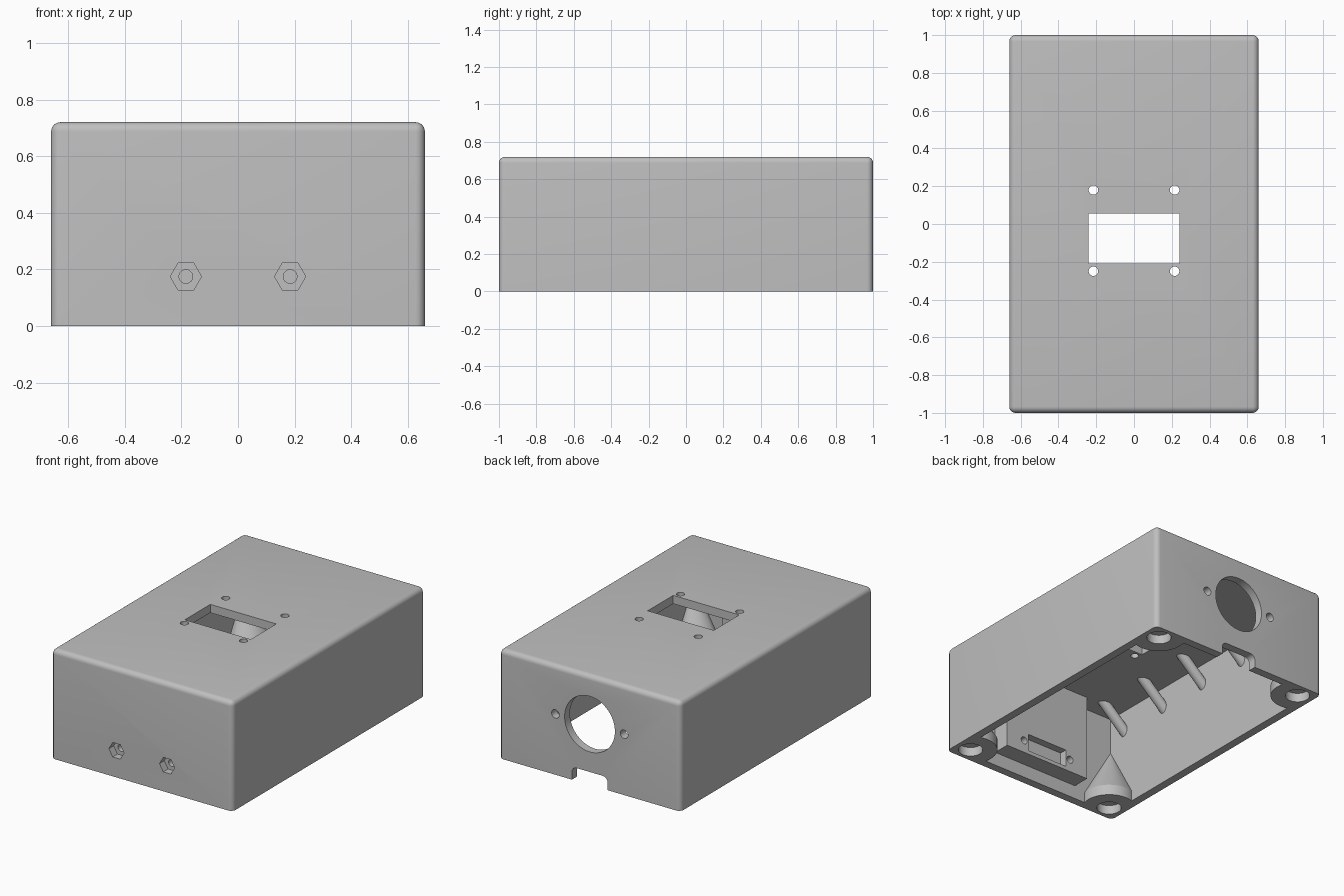
import bpy, bmesh, math
from mathutils import Matrix, Vector

old = bpy.data.objects.get("Cube")
if old:
    bpy.data.objects.remove(old)

grey = bpy.data.materials.new("plain grey")
grey.use_nodes = True
colour = (0.52, 0.52, 0.52, 1)
grey.diffuse_color = colour
grey.node_tree.nodes["Principled BSDF"].inputs["Base Color"].default_value = colour

HX, HY, H = 0.66, 1.0, 0.72        # half width, half depth, height
WALL = 0.055
IX, IY, CEIL = HX - WALL, HY - WALL, H - WALL


def make(name, bm):
    mesh = bpy.data.meshes.new(name)
    bm.normal_update()
    bm.to_mesh(mesh)
    bm.free()
    ob = bpy.data.objects.new(name, mesh)
    bpy.context.collection.objects.link(ob)
    mesh.materials.append(grey)
    return ob


def box(name, low, high):
    low, high = Vector(low), Vector(high)
    bm = bmesh.new()
    bmesh.ops.create_cube(bm, size=1)
    bmesh.ops.scale(bm, verts=bm.verts, vec=high - low)
    bmesh.ops.translate(bm, verts=bm.verts, vec=(low + high) / 2)
    return make(name, bm)


def rod(name, start, end, radius, sides=32, turn=0):
    start, end = Vector(start), Vector(end)
    axis = end - start
    bm = bmesh.new()
    place = (Matrix.Translation((start + end) / 2)
             @ axis.to_track_quat("Z", "Y").to_matrix().to_4x4()
             @ Matrix.Rotation(turn, 4, "Z"))
    bmesh.ops.create_cone(bm, cap_ends=True, segments=sides, radius1=radius,
                          radius2=radius, depth=axis.length, matrix=place)
    return make(name, bm)


def round_edges(ob, radius, rule, segments=6):
    bm = bmesh.new()
    bm.from_mesh(ob.data)
    edges = [e for e in bm.edges if rule(*(v.co for v in e.verts))]
    bmesh.ops.bevel(bm, geom=edges, offset=radius, segments=segments,
                    profile=0.5, affect="EDGES")
    bm.to_mesh(ob.data)
    bm.free()


def subtract(target, cutters):
    for cutter in cutters:
        mod = target.modifiers.new("cut", "BOOLEAN")
        mod.operation, mod.solver, mod.object = "DIFFERENCE", "EXACT", cutter
        bpy.context.view_layer.update()
        graph = bpy.context.evaluated_depsgraph_get()
        result = bpy.data.meshes.new_from_object(target.evaluated_get(graph))
        target.modifiers.clear()
        target.data = result
        bpy.data.objects.remove(cutter)


def corner_post(sx, sy):
    # Short round boss tapering up into the corner of the box
    bm = bmesh.new()
    ring = [Vector((0.165 * math.cos(a), 0.165 * math.sin(a), 0))
            for a in (math.tau * i / 48 for i in range(48))]
    centre = Vector((0.555 * sx, 0.9 * sy, 0))
    low = [bm.verts.new(centre + p + Vector((0, 0, -0.2))) for p in ring]
    top = [bm.verts.new(centre + p + Vector((0, 0, 0.07))) for p in ring]
    tip = bm.verts.new((sx * (IX + 0.003), sy * (IY + 0.003), 0.43))
    bm.faces.new(low[::-1])
    for i in range(48):
        j = (i + 1) % 48
        bm.faces.new((low[i], low[j], top[j], top[i]))
        bm.faces.new((top[i], top[j], tip))
    return make("corner_post", bm)


corners = [(sx, sy) for sx in (-1, 1) for sy in (-1, 1)]

# Outer shell with rounded sides and top
case = box("enclosure", (-HX, -HY, 0), (HX, HY, H))
round_edges(case, 0.033, lambda a, b: max(a.z, b.z) > 0.5)

# Hollow inside, keeping the posts, connector block and slanted ribs solid
cavity = box("cavity", (-IX, -IY, -0.1), (IX, IY, CEIL))
kept = [corner_post(sx, sy) for sx, sy in corners]
kept.append(box("connector_block", (-0.32, -1.1, 0.09), (0.32, -0.83, 0.8)))
for i in range(5):
    y = -0.82 + 0.375 * i
    kept.append(rod("rib", (-0.36, y, 0.75), (-0.7, y, 0.45), 0.033, 16))
subtract(cavity, kept)

# Openings in the walls
cuts = [cavity]
cuts.append(box("window", (-0.24, -0.21, 0.5), (0.24, 0.055, 0.9)))
cuts.append(box("pocket", (-0.15, -0.88, 0.115), (0.15, -0.7, 0.23)))
cuts.append(rod("round_port", (0, 0.85, 0.4), (0, 1.1, 0.4), 0.183, 64))
notch = box("cable_notch", (-0.13, 0.85, -0.1), (0.13, 1.1, 0.085))
round_edges(notch, 0.035, lambda a, b: min(a.z, b.z) > 0 and abs(a.x - b.x) < 0.01)
cuts.append(notch)
for s in (-1, 1):
    cuts.append(rod("port_screw", (0.25 * s, 0.85, 0.4), (0.25 * s, 1.1, 0.4), 0.028))
    for y in (-0.25, 0.18):
        cuts.append(rod("window_screw", (0.215 * s, y, 0.5), (0.215 * s, y, 0.9), 0.025))
    x = 0.184 * s
    cuts.append(rod("nut_trap", (x, -1.1, 0.175), (x, -0.95, 0.175), 0.055, 6, math.pi / 2))
    cuts.append(rod("nut_screw", (x, -1.05, 0.175), (x, -0.7, 0.175), 0.024))
for sx, sy in corners:
    x, y = 0.555 * sx, 0.9 * sy
    cuts.append(rod("foot_hole", (x, y, -0.1), (x, y, 0.06), 0.075))
subtract(case, cuts)

# Smooth the curved faces, keep the corners crisp
bpy.ops.object.select_all(action="DESELECT")
case.select_set(True)
bpy.context.view_layer.objects.active = case
bpy.ops.object.shade_smooth_by_angle(angle=math.radians(30))
